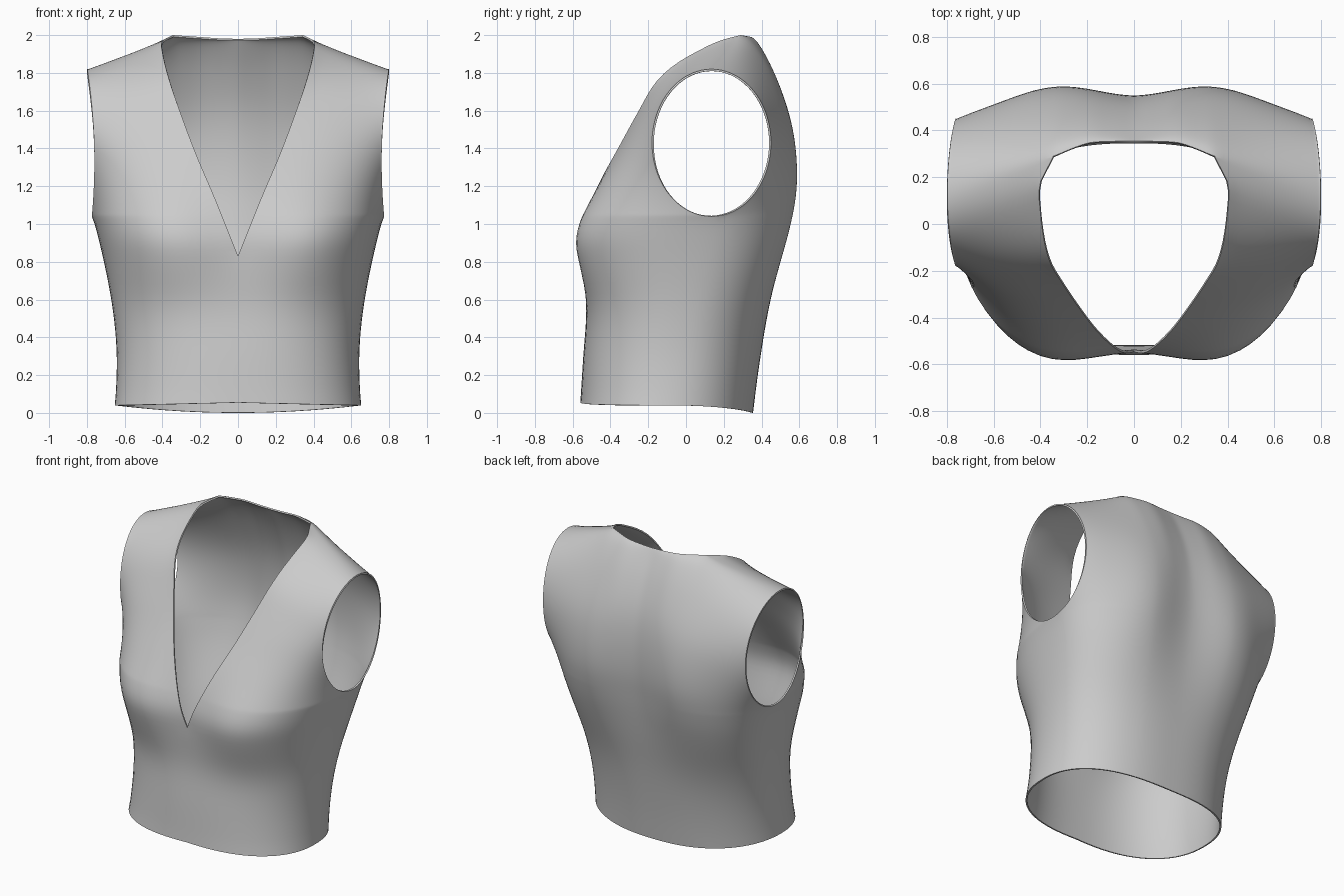
import bpy, bmesh
from math import sin, cos, pi, exp

if "Cube" in bpy.data.objects:
    bpy.data.objects.remove(bpy.data.objects["Cube"], do_unlink=True)

COLS, ARM_ROWS = 20, 36
HEM, V_TIP, ARMPIT = 0.055, 0.83, 1.04
ARM_Y = 0.135

# Profiles by height
FRONT = [(.05, -.56), (.3, -.545), (.55, -.53), (.75, -.56), (.9, -.58), (1, -.56), (1.2, -.47),
         (1.4, -.36), (1.6, -.25), (1.75, -.16), (1.85, -.05), (1.95, .13), (1.98, .21), (2, .29)]
BACK = [(0, .355), (.2, .38), (.5, .43), (.8, .5), (1, .545), (1.2, .575), (1.4, .57),
        (1.6, .53), (1.8, .45), (1.98, .355)]
WIDTH = [(0, .655), (.3, .643), (.55, .665), (.8, .712), (1.04, .77)]
NECK = [(.83, 0), (1.13, .12), (1.39, .23), (1.66, .33), (1.8, .375), (1.92, .402),
        (1.97, .4), (2, .345)]
# Back collar by distance from the centre: depth and height
COLLAR_Y = [(0, .355), (.1, .353), (.2, .345), (.345, .29)]
COLLAR_Z = [(0, 1.98), (.1, 1.983), (.2, 1.99), (.345, 2)]
COLLAR_END = .345


def spline(points, t):
    """Smooth curve through (t, value) points, clamped at both ends."""
    t = min(max(t, points[0][0]), points[-1][0])
    k = 0
    while k < len(points) - 2 and t > points[k + 1][0]:
        k += 1

    def slope(i):
        a, b = points[max(i - 1, 0)], points[min(i + 1, len(points) - 1)]
        return (b[1] - a[1]) / (b[0] - a[0])
    (t0, v0), (t1, v1) = points[k], points[k + 1]
    h = t1 - t0
    u = (t - t0) / h
    return ((1 + 2 * u) * (1 - u) ** 2 * v0 + u * (1 - u) ** 2 * h * slope(k)
            + u * u * (3 - 2 * u) * v1 + u * u * (u - 1) * h * slope(k + 1))


def mix(a, b, t):
    return a + (b - a) * t


def smooth(t):
    t = min(max(t, 0), 1)
    return t * t * (3 - 2 * t)


def hump(v, centre, spread):
    return exp(-((v - centre) / spread) ** 2)


def side_seam(z):
    return spline(WIDTH, z), mix(-.1, ARM_Y, (z - HEM) / (ARMPIT - HEM)), z


def armhole(angle, side):
    c = cos(angle)
    return .762 + .024 * c * c - .012 * c, ARM_Y + side * .315 * sin(angle), 1.43 - .39 * c


# Each row: height, and armhole angle above the armpit
ROWS = [(mix(HEM, V_TIP, i / 16), None) for i in range(16)]
ROWS += [(mix(V_TIP, ARMPIT, i / 6), None) for i in range(6)]
ROWS += [(ARMPIT, pi * i / ARM_ROWS) for i in range(ARM_ROWS + 1)]


def panel_point(row, f, side):
    """Point at fraction f from the centre or neckline (0) to the side (1)."""
    z, angle = row
    front = side < 0
    if angle is None:
        fade = max(0, 1 - (z - HEM) / .4)
        xo, yo, zo = side_seam(z)
        zo -= .015 * fade
        zi = z if front else z - .055 * fade
    else:
        xo, yo, zo = armhole(angle, side)
        zi = mix(ARMPIT, 2 if front else 1.98, (1 - cos(angle)) / 2)
    xi = spline(NECK, zi) if front else 0
    yi = spline(FRONT if front else BACK, zi)

    # rounded cross-section, cut short where it meets the armhole
    bulge, power = 2.5 + hump(zi, .9, .3), .45
    cut, flat = 0, 0
    if angle is not None:
        cut = min(.98, abs(yo - ARM_Y) / max(abs(yi - ARM_Y), .01))
        flat = smooth((angle - 1.5) / 1.1)
    reach = (1 - cut ** (1 / power)) ** (1 / bulge)
    weight = (max(0, 1 - (reach * f) ** bulge) ** power - cut) / (1 - cut)
    weight = mix(weight, 1 - f, flat)

    # bust on the front, shoulder blades with a spine furrow on the back
    x = mix(xi, xo, f)
    swell = .03 * hump(zi, .9, .25) if front else .03 * hump(zi, 1.2, .45)
    swell *= hump(x, .38, .2) - hump(x, 0, .2)
    return x, mix(yo, yi, weight) + side * swell * weight, mix(zi, zo, f ** (.9 if front else 2))


def ease(j):
    return sin(j / COLS * pi / 2)


def front_point(row, j):
    return panel_point(row, ease(j), -1)


def top_edge(j):
    """Upper border of the back: collar, then shoulder line."""
    if j >= COLS:
        return front_point(ROWS[-1], j - COLS)
    x = COLLAR_END * j / COLS
    return x, spline(COLLAR_Y, x), spline(COLLAR_Z, x)


def back_point(row, j):
    split = COLLAR_END / armhole(pi, 1)[0]
    f = split * j / COLS if j < COLS else mix(split, 1, ease(j - COLS))
    p = panel_point(row, f, 1)
    if row[1] is None:
        return p
    pull = ((1 - cos(row[1])) / 2) ** 2
    last = panel_point(ROWS[-1], f, 1)
    return tuple(a + pull * (t - l) for a, t, l in zip(p, top_edge(j), last))


def add_sheet(bm, point, count, mirror):
    grid = [[bm.verts.new((mirror * x, y, z)) for x, y, z in
             (point(row, j) for j in range(count + 1))] for row in ROWS]
    for lower, upper in zip(grid, grid[1:]):
        for j in range(count):
            bm.faces.new((lower[j], lower[j + 1], upper[j + 1], upper[j]))


# Bodice: front and back panels on both sides, sewn together
bm = bmesh.new()
for mirror in (1, -1):
    add_sheet(bm, front_point, COLS, mirror)
    add_sheet(bm, back_point, 2 * COLS, mirror)
bmesh.ops.remove_doubles(bm, verts=bm.verts, dist=.0005)
# relax the cloth away from its open edges
inner = [v for v in bm.verts if not v.is_boundary]
for _ in range(6):
    bmesh.ops.smooth_vert(bm, verts=inner, factor=.5, use_axis_x=True, use_axis_y=True,
                          use_axis_z=True)
bmesh.ops.recalc_face_normals(bm, faces=bm.faces)
mesh = bpy.data.meshes.new("vest_bodice")
bm.to_mesh(mesh)
bm.free()
vest = bpy.data.objects.new("vest_bodice", mesh)
bpy.context.collection.objects.link(vest)

# Plain grey cloth
cloth = bpy.data.materials.new("grey_cloth")
cloth.use_nodes = True
colour = (.6, .6, .6, 1)
cloth.diffuse_color = colour
cloth.node_tree.nodes["Principled BSDF"].inputs["Base Color"].default_value = colour
mesh.materials.append(cloth)

# Cloth thickness, with crisp open edges
shell = vest.modifiers.new("cloth_thickness", "SOLIDIFY")
shell.thickness = .01
shell.offset = -1
bpy.context.view_layer.objects.active = vest
vest.select_set(True)
bpy.ops.object.modifier_apply(modifier=shell.name)
bpy.ops.object.shade_smooth_by_angle(angle=pi / 4)
